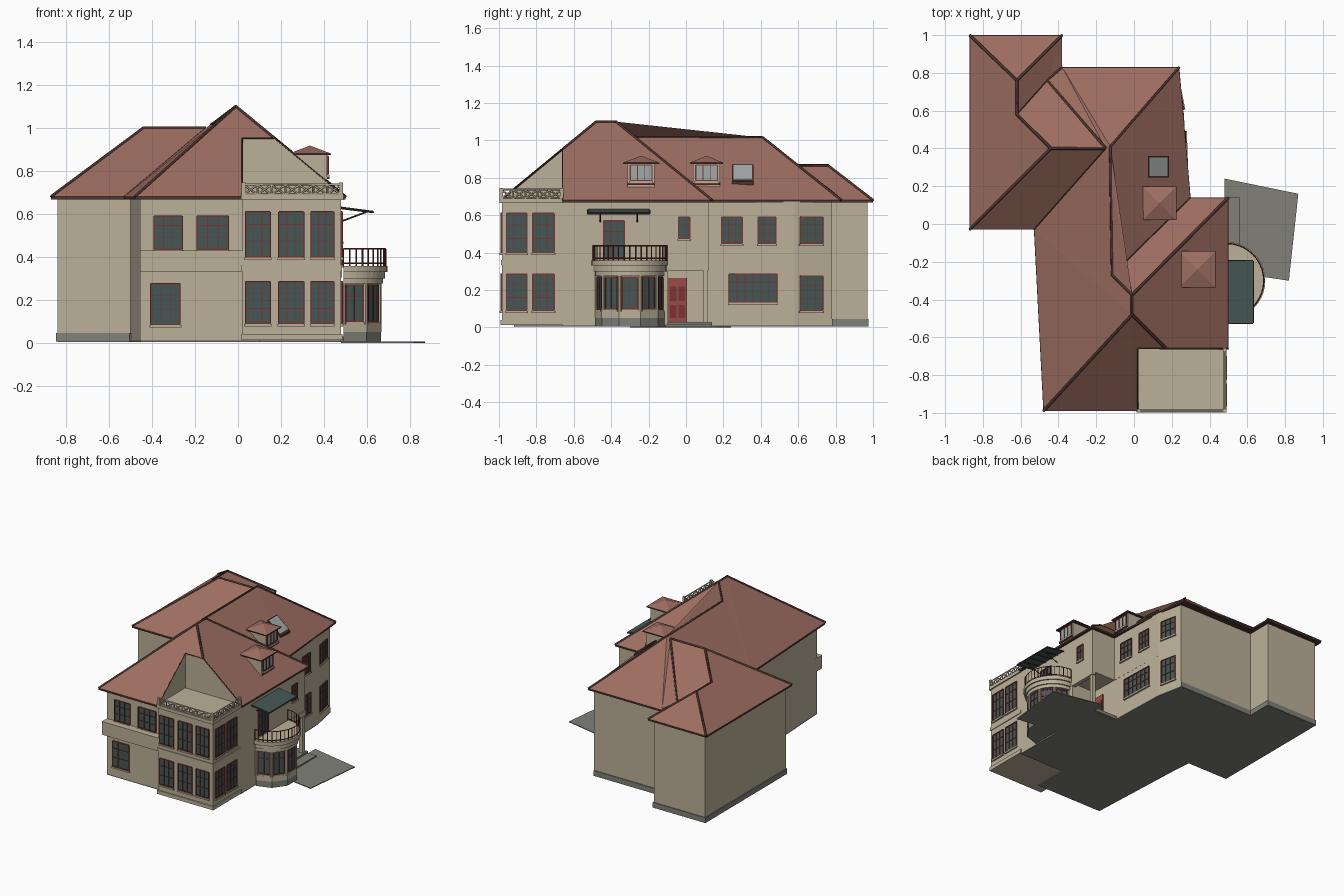
import bpy, bmesh
from math import sin, cos, pi
from mathutils import Vector

cube = bpy.data.objects.get("Cube")
if cube:
    bpy.data.objects.remove(cube)


def material(name, rgb):
    m = bpy.data.materials.new(name)
    m.use_nodes = True
    m.diffuse_color = (*rgb, 1)
    m.node_tree.nodes["Principled BSDF"].inputs["Base Color"].default_value = (*rgb, 1)
    return m


WALL = material("beige plaster", (.5, .44, .32))
ROOF = material("red roof tile", (.34, .155, .12))
RIDGE = material("dark brown trim", (.075, .035, .028))
RED = material("dark red paint", (.19, .035, .032))
DOOR = material("door red", (.32, .07, .06))
GLASS = material("dark teal glass", (.06, .095, .09))
PALE = material("pale glass", (.36, .4, .39))
STONE = material("grey stone", (.22, .22, .19))

parts = {}


def prism(name, mat, pts, z0, z1, slope=0, x0=0):
    """Add an upright prism to the named part; slope shears it along x."""
    bm = parts.setdefault(name, (bmesh.new(), mat))[0]
    rings = [[bm.verts.new((x, y, z + slope * (x - x0))) for x, y in pts] for z in (z0, z1)]
    bm.faces.new(rings[0][::-1])
    bm.faces.new(rings[1])
    for i in range(len(pts)):
        j = (i + 1) % len(pts)
        bm.faces.new((rings[0][i], rings[0][j], rings[1][j], rings[1][i]))


def box(name, mat, x, y, z, slope=0, x0=0):
    prism(name, mat, [(x[0], y[0]), (x[1], y[0]), (x[1], y[1]), (x[0], y[1])], *z, slope, x0)


def slab(name, mat, p, q, s, z, d):
    """Box on the wall line p-q: s along it, z upward, d outward."""
    p, q = Vector(p), Vector(q)
    t = (q - p).normalized()
    n = Vector((t.y, -t.x))
    prism(name, mat, [p + t * a + n * b for a, b in
                      ((s[0], d[1]), (s[1], d[1]), (s[1], d[0]), (s[0], d[0]))], *z)


def window(p, q, z0, z1, cols=3, rows=(.36, .72), glass=("window_glass", GLASS), w=.007):
    """Glass, frame, glazing bars and sill between wall points p and q."""
    L = (Vector(q) - Vector(p)).length
    h = z1 - z0
    slab(*glass, p, q, (0, L), (z0, z1), (-.004, .003))
    for i in range(cols + 1):
        c, hw = L * i / cols, w / 2 if i in (0, cols) else w / 4
        slab("window_frames", RED, p, q, (c - hw, c + hw), (z0, z1), (-.002, .008))
    for f in (0, *rows, 1):
        c, hw = z0 + h * f, w / 2 if f in (0, 1) else w / 4
        slab("window_frames", RED, p, q, (0, L), (c - hw, c + hw), (-.002, .007))
    slab("window_sills", WALL, p, q, (-.006, L + .006), (z0 - .014, z0 - .003), (-.002, .012))


def tubes(name, mat, paths, r):
    cu = bpy.data.curves.new(name, "CURVE")
    cu.dimensions = "3D"
    cu.bevel_depth = r
    cu.bevel_resolution = 0
    cu.use_fill_caps = True
    for path in paths:
        sp = cu.splines.new("POLY")
        sp.points.add(len(path) - 1)
        for pt, co in zip(sp.points, path):
            pt.co = (*co, 1)
    cu.materials.append(mat)
    bpy.context.collection.objects.link(bpy.data.objects.new(name, cu))


def arc(cx, cy, r, n):
    return [(cx + r * cos(pi * (i / n - .5)), cy + r * sin(pi * (i / n - .5))) for i in range(n + 1)]


# Walls: ground floor with an entrance recess, full upper floor
FRONT = [(-.455, -.92), (.1, -.92), (.1, -.66), (.48, -.66)]
BACK = [(.265, .58), (.225, .78), (-.41, .78), (-.41, .97), (-.84, .97), (-.84, 0), (-.5, 0)]
prism("ground_floor_walls", WALL, FRONT + [(.48, -.1), (.285, -.1)] + BACK, .012, .33)
prism("upper_floor_walls", WALL, FRONT + [(.48, .12), (.28, .12)] + BACK, .33, .672)
prism("base_slab", STONE, FRONT + [(.48, .12), (.28, .12)] + BACK, .004, .012)
prism("plinth", STONE, [(-.46, -.5), (.2, -.5), (.225, .786), (-.404, .786), (-.404, .976),
                        (-.846, .976), (-.846, -.006), (-.506, -.006)], .005, .045)
box("front_ledge", WALL, (-.457, .03), (-.98, -.9), (.33, .43))

# Square corner bay with its roof terrace
box("corner_bay", WALL, (.02, .48), (-.985, -.6), (.012, .68))
box("corner_bay_trim", WALL, (.016, .487), (-.993, -.655), (.012, .04))
box("corner_bay_trim", WALL, (.016, .485), (-.99, -.66), (.335, .36))
box("corner_bay_trim", WALL, (.014, .49), (-.998, -.655), (.665, .69))

# Terrace balustrade with crossed bars
lattice = []
corners = [Vector((.026, -.988)), Vector((.48, -.988)), Vector((.48, -.665))]
for a, b, n in ((corners[0], corners[1], 7), (corners[1], corners[2], 5)):
    for i in range(n):
        p, q = a.lerp(b, i / n), a.lerp(b, (i + 1) / n)
        lattice += [[(*p, .69), (*q, .735)], [(*p, .735), (*q, .69)], [(*q, .685), (*q, .735)]]
    for z in (.693, .737):
        lattice.append([(*a, z), (*b, z)])
tubes("terrace_balustrade", WALL, lattice, .005)
for c in corners:
    box("balustrade_posts", WALL, (c.x - .009, c.x + .009), (c.y - .009, c.y + .009), (.68, .745))

# Hipped roof
E = .68
V = dict(a=(-.48, -.99, E), b=(.02, -.99, E), c=(.02, -.66, .952), d=(.17, -.66, .952),
         e=(.5, -.66, E), f=(.5, .14, E), g=(.3, .14, E), h=(.24, .83, E), i=(-.38, .83, E),
         j=(-.38, 1, E), k=(-.87, 1, E), l=(-.87, -.03, E), m=(-.53, -.03, E), n=(.02, -.66, E),
         R=(-.01, -.48, 1.1), S=(-.01, -.375, 1.1), T=(-.115, -.27, 1.02), U=(-.125, .41, 1.015),
         W=(-.44, .4, 1), X=(-.15, .4, 1), Y=(-.62, .58, .865), Z=(-.62, .76, .865),
         v=(-.46, .76, .738))


def sheet(name, mat, faces):
    bm = parts.setdefault(name, (bmesh.new(), mat))[0]
    vs = {k: bm.verts.new(V[k]) for k in sorted(set("".join(faces)))}
    for f in faces:
        bm.faces.new([vs[k] for k in f])
    bmesh.ops.triangulate(bm, faces=bm.faces[:])


sheet("roof_slopes", ROOF, ["abcdR", "aRSTUXm", "defSR", "fgTS", "ghUT", "hivXU",
                            "WXvY", "YvijZ", "jkZ", "klWYZ", "lmXW"])
sheet("terrace_back_walls", WALL, ["bnc", "nedc"])
prism("eaves", RIDGE, [V[k][:2] for k in "abnefghijklm"], .668, .681)
tubes("ridge_caps", RIDGE, [[V[k] for k in s] for s in
      ("aRSTUh", "Rd", "Sf", "Xvi", "lWX", "WYZk", "Zj")], .008)
tubes("roof_valleys", RIDGE, [[V[k] for k in s] for s in ("gT", "mX", "Yv", "bcde")], .004)

# Front and bay windows
for z0, z1 in ((.09, .285), (.4, .61)):
    for x0, x1 in ((.035, .15), (.19, .305), (.34, .445)):
        window((x0, -.985), (x1, -.985), z0, z1)
    for y0, y1 in ((-.96, -.85), (-.82, -.705)):
        window((.48, y0), (.48, y1), z0, z1)
window((-.405, -.92), (-.27, -.92), .085, .275)
window((-.39, -.92), (-.26, -.92), .435, .59)
window((-.19, -.92), (-.045, -.92), .435, .59)

# Entrance side windows
window((.48, -.04), (.48, .02), .475, .59, 2, (.6,))
window((.48, -.44), (.48, -.33), .365, .57)


def side_x(y):
    return .28 - .015 * (y - .12) / .46 if y < .58 else .265 - .2 * (y - .58)


for y0, y1, z0, z1, cols in ((.19, .3, .45, .59, 3), (.385, .48, .45, .59, 3),
                             (.23, .485, .135, .285, 6), (.61, .73, .45, .59, 3),
                             (.61, .73, .09, .275, 3)):
    window((side_x(y0), y0), (side_x(y1), y1), z0, z1, cols)

# Entrance porch
box("porch_floor", STONE, (.27, .49), (-.1, .14), (.005, .03))
box("porch_steps", STONE, (.48, .56), (-.11, .14), (0, .016))
slab("front_door", DOOR, (.283, -.1), (.282, .0), (.005, .105), (.03, .265), (-.004, .008))
for s in (.015, .06):
    for z in ((.05, .12), (.14, .22)):
        slab("door_panels", RED, (.283, -.1), (.282, .0), (s, s + .035), z, (.005, .011))
box("porch_column", WALL, (.45, .478), (.09, .118), (.03, .33))
box("porch_beam", WALL, (.455, .484), (-.1, .124), (.305, .345))
prism("paving", STONE, [(.48, -.25), (.82, -.3), (.87, .16), (.48, .24)], 0, .006)

# Rounded bay and balcony
CX, CY = .49, -.3
prism("round_bay", WALL, arc(CX, CY, .175, 5), .04, .3)
prism("round_bay_base", STONE, arc(CX, CY, .185, 5), .005, .05)
prism("round_bay_trim", WALL, arc(CX, CY, .186, 5), .05, .085)
facets = arc(CX, CY, .175, 5)
for p, q in zip(facets, facets[1:]):
    p, q = Vector(p), Vector(q)
    window(p.lerp(q, .14), p.lerp(q, .86), .1, .268, 2, (.7,))
    prism("bay_columns", WALL, [p + Vector((.011 * cos(k * pi / 4), .011 * sin(k * pi / 4)))
                                for k in range(8)], .08, .28)
for r, z0, z1 in ((.186, .275, .3), (.195, .3, .33), (.205, .33, .358)):
    prism("balcony_slab", WALL, arc(CX, CY, r, 20), z0, z1)
rail = arc(CX, CY, .197, 20)
tubes("balcony_rail", RED, [[(*p, z) for p in rail] for z in (.37, .437)]
      + [[(*p, .355), (*p, .437)] for p in rail], .0035)

# Glass canopy on brackets
box("canopy", GLASS, (.48, .63), (-.525, -.195), (.628, .634), -.13, .48)
ys = [-.525 + .066 * i for i in range(6)]
tubes("canopy_frame", RIDGE, [[(.48, y, .626), (.63, y, .607)] for y in ys]
      + [[(.63, ys[0], .607), (.63, ys[-1], .607)]]
      + [[(.48, y, .565), (.6, y, .61)] for y in (ys[1], ys[4])], .004)

# Dormers with pyramid roofs, and a skylight
for cx, cy, h in ((.335, -.24, .097), (.135, .11, .089)):
    front, w = cx + h - .017, .072
    box("dormer_walls", WALL, (cx - .08, front), (cy - w, cy + w), (.72, .88))
    window((front, cy - .058), (front, cy + .058), .785, .868, 3, (), ("dormer_glass", PALE))
    box("dormer_sills", RED, (front - .01, front + .01), (cy - w, cy + w), (.762, .772))
    box("dormer_eaves", RIDGE, (cx - h, cx + h), (cy - h, cy + h), (.874, .882))
    bm = parts.setdefault("dormer_roofs", (bmesh.new(), ROOF))[0]
    ring = [bm.verts.new((cx + h * sx, cy + h * sy, .881))
            for sx, sy in ((-1, -1), (1, -1), (1, 1), (-1, 1))]
    top = bm.verts.new((cx, cy, .918))
    for i in range(4):
        bm.faces.new((ring[i], ring[(i + 1) % 4], top))
box("skylight_frame", RIDGE, (.075, .185), (.245, .36), (.85, .868), -.83, .08)
box("skylight_glass", PALE, (.083, .177), (.253, .352), (.86, .872), -.83, .08)

# Turn the collected parts into objects
for name, (bm, mat) in parts.items():
    if name != "roof_slopes":
        bmesh.ops.recalc_face_normals(bm, faces=bm.faces[:])
    me = bpy.data.meshes.new(name)
    bm.to_mesh(me)
    bm.free()
    me.materials.append(mat)
    bpy.context.collection.objects.link(bpy.data.objects.new(name, me))
